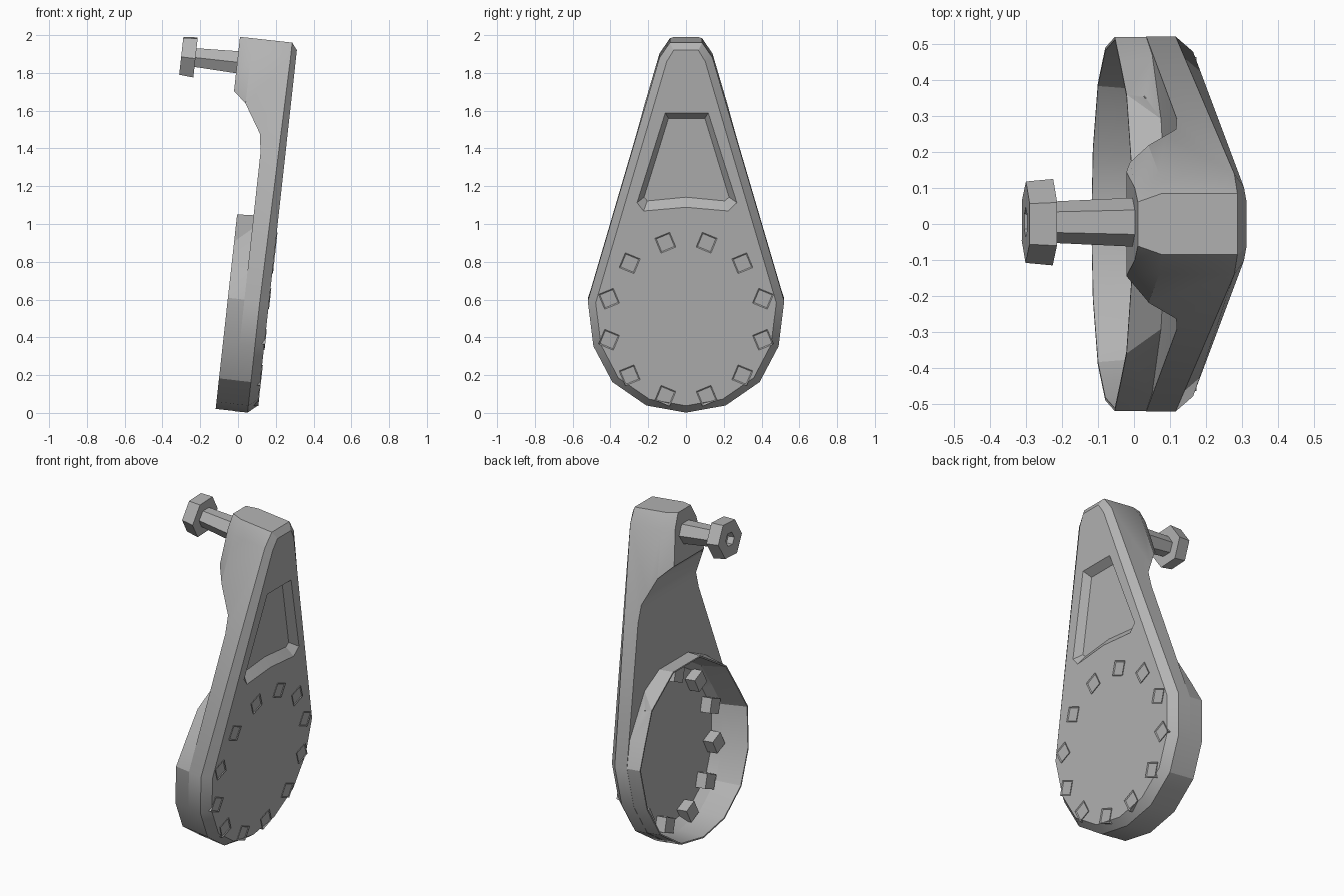
import bpy, bmesh, math
from mathutils import Matrix, Vector

if "Cube" in bpy.data.objects:
    bpy.data.objects.remove(bpy.data.objects["Cube"])

TILT = Matrix.Rotation(math.radians(6.3), 4, 'Y')   # whole arm leans toward +x

grey = bpy.data.materials.new("cast_grey")
grey.use_nodes = True
grey.diffuse_color = (0.45, 0.45, 0.45, 1)
grey.node_tree.nodes["Principled BSDF"].inputs["Base Color"].default_value = (0.45, 0.45, 0.45, 1)


def make(name, bm):
    """Turn a bmesh in the upright arm frame into a tilted object."""
    bmesh.ops.recalc_face_normals(bm, faces=bm.faces)
    bm.transform(TILT)
    me = bpy.data.meshes.new(name)
    bm.to_mesh(me)
    bm.free()
    me.materials.append(grey)
    ob = bpy.data.objects.new(name, me)
    bpy.context.collection.objects.link(ob)
    return ob


def loft(loops):
    """Closed solid through matching loops of 3D points."""
    bm = bmesh.new()
    rings = [[bm.verts.new(p) for p in loop] for loop in loops]
    n = len(rings[0])
    for a, b in zip(rings, rings[1:]):
        for i in range(n):
            bm.faces.new((a[i], a[(i + 1) % n], b[(i + 1) % n], b[i]))
    bm.faces.new(rings[0][::-1])
    top = bm.faces.new(rings[-1])
    bmesh.ops.recalc_face_normals(bm, faces=bm.faces)
    return bm, top


def layer(pts, x, sy=1.0, sz=1.0, cz=0.0):
    return [Vector((x, y * sy, cz + (z - cz) * sz)) for y, z in pts]


def mirrored(half):
    """Complete an outline given from top to bottom on the +y side."""
    return half + [(-y, z) for y, z in reversed(half) if y > 1e-4]


def boolean(ob, cutter, op):
    m = ob.modifiers.new(op.lower(), 'BOOLEAN')
    m.operation, m.solver, m.object = op, 'EXACT', cutter
    bpy.context.view_layer.objects.active = ob
    bpy.ops.object.modifier_apply(modifier=m.name)
    bpy.data.objects.remove(cutter)


def smooth(ob, angle=25):
    bpy.ops.object.select_all(action='DESELECT')
    ob.select_set(True)
    bpy.context.view_layer.objects.active = ob
    bpy.ops.object.shade_smooth_by_angle(angle=math.radians(angle))


# Teardrop body with a narrowed back block and a bevelled outer face
bowl_half = [(.52, .60), (.49, .36), (.39, .17), (.21, .045), (0, .007)]
tear = mirrored([(.085, 1.98), (.14, 1.90)] + bowl_half)
front = layer(tear, .05)
for p in front:
    if p.z > 1.8:
        p.x = .07          # shallower bevel round the top
bm, face = loft([layer(tear, -.208, sy=.72), layer(tear, -.14), front])
bmesh.ops.inset_region(bm, faces=[face], thickness=.042, depth=0)
for v in face.verts:
    v.co.x = .099
body = make("arm_body", bm)

# Hollow out the back below the top block
back = [(-.4, 1.69), (-.207, 1.69), (-.141, 1.634), (-.083, 1.54),
        (-.046, 1.48), (-.033, 1.38), (-.031, -.2), (-.4, -.2)]
bm, _ = loft([[Vector((x, y, z)) for x, z in back] for y in (-1, 1)])
boolean(body, make("back_cutter", bm), 'DIFFERENCE')

# Round bowl wall on the back, flaring to meet the arm
CZ = .53
rim = mirrored([(.13, 1.045), (.36, .90), (.445, .745)] + bowl_half)
base = mirrored([(.14, 1.05), (.29, .98), (.472, .75)] + bowl_half)
bm, _ = loft([layer(rim, -.12, .998, .998, CZ), layer(base, -.03, .998, .998, CZ),
              layer(base, .0, .998, .998, CZ)])
boolean(body, make("bowl_wall", bm), 'UNION')
bm, _ = loft([layer(rim, -.15, .99, .99, CZ), layer(rim, -.11, .98, .98, CZ),
              layer(rim, .04, .95, .95, CZ), layer(rim, .086, .88, .88, CZ)])
boolean(body, make("bowl_cutter", bm), 'DIFFERENCE')

# Tapered window recess on the outer face
outer = [(.118, 1.61), (.27, 1.13), (.225, 1.085), (0, 1.105), (-.225, 1.085), (-.26, 1.13), (-.11, 1.61)]
inner = [(.10, 1.575), (.228, 1.155), (.205, 1.135), (0, 1.155), (-.205, 1.135), (-.222, 1.155), (-.093, 1.575)]
bm, _ = loft([layer(inner, .055), layer(outer, .10), layer(outer, .15)])
boolean(body, make("window_cutter", bm), 'DIFFERENCE')
smooth(body)


def prism(sides, r0, r1, x0, x1, cy, cz, spin=0.0):
    """Tapered prism along the x axis; returns its bmesh and the face at x1."""
    def ring(r, x):
        return [Vector((x, cy + r * math.cos(spin + math.tau * i / sides),
                        cz + r * math.sin(spin + math.tau * i / sides))) for i in range(sides)]
    return loft([ring(r0, x0), ring(r1, x1)])


# Twelve studs around the bowl, each with a pointed socket
for i in range(12):
    a = math.radians(15 + 30 * i)
    bm, end = prism(4, .06, .06, .02, .103, .422 * math.cos(a), .51 + .422 * math.sin(a), a * 1.5)
    for v in bmesh.ops.poke(bm, faces=[end])["verts"]:
        v.co.x -= .03
    make(f"stud_{i + 1}", bm)

# Axle shaft and hexagonal end with a centre hole
bm, _ = prism(6, .057, .069, -.44, -.18, .005, 1.845)
make("axle_shaft", bm)
bm, end = prism(6, .12, .113, -.43, -.506, .005, 1.846, .05)
bmesh.ops.inset_region(bm, faces=[end], thickness=.072, depth=0)
bmesh.ops.inset_region(bm, faces=[end], thickness=.003, depth=-.04)
make("axle_hex_end", bm)
